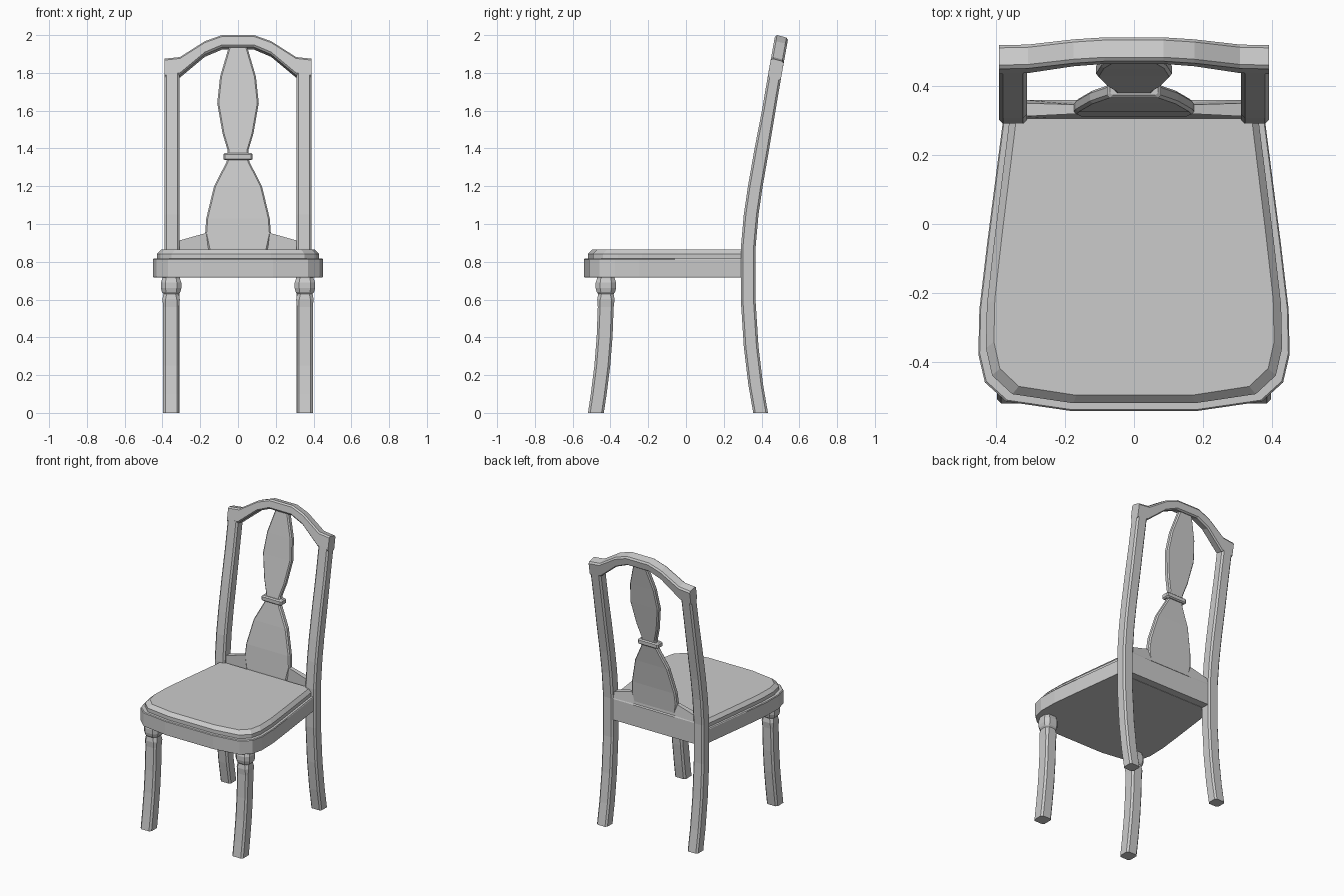
import bpy, bmesh

if "Cube" in bpy.data.objects:
    bpy.data.objects.remove(bpy.data.objects["Cube"])

# centre line of the back, as (z, y)
BACK = [(0, .395), (.15, .369), (.35, .345), (.6, .329), (.87, .329), (1.05, .345),
        (1.2, .367), (1.4, .402), (1.6, .438), (1.8, .472), (2.0, .508)]


def back_y(z):
    for (z0, y0), (z1, y1) in zip(BACK, BACK[1:]):
        if z <= z1:
            return y0 + (y1 - y0) * (z - z0) / (z1 - z0)
    return BACK[-1][1]


def octagon(a, b, c):
    """Rectangle with half sizes a, b and corners cut by c."""
    return [(a, b - c), (a - c, b), (c - a, b), (-a, b - c),
            (-a, c - b), (c - a, -b), (a - c, -b), (a, c - b)]


def loft(name, rings, mirror=False):
    """Skin a list of equal-length rings and cap both ends."""
    bm = bmesh.new()
    rows = [[bm.verts.new(p) for p in r] for r in rings]
    n = len(rows[0])
    for r, s in zip(rows, rows[1:]):
        for i in range(n):
            j = (i + 1) % n
            bm.faces.new((r[i], r[j], s[j], s[i]))
    bm.faces.new(rows[0])
    bm.faces.new(rows[-1])
    bmesh.ops.recalc_face_normals(bm, faces=bm.faces)
    me = bpy.data.meshes.new(name)
    bm.to_mesh(me)
    bm.free()
    ob = bpy.data.objects.new(name, me)
    bpy.context.collection.objects.link(ob)
    if mirror:
        ob.modifiers.new("mirror", 'MIRROR')
    return ob


def level(x, y, z, a, b, c):
    """Horizontal cut-corner section."""
    return [(x + p, y + q, z) for p, q in octagon(a, b, c)]


# rear legs running up into the back posts
loft("back_post", [level(.35, back_y(z), z, .04, .039 if z < 1.5 else .036, .011)
                   for z in (0, .15, .35, .6, .87, 1.05, 1.2, 1.4, 1.6, 1.8)], True)

# front legs with a turned knob: z, y, half width, corner cut
LEG = [(0, -.477, .042, .012), (.1, -.462, .042, .012), (.25, -.443, .042, .012),
       (.4, -.431, .042, .012), (.56, -.425, .042, .012), (.6, -.424, .046, .016),
       (.63, -.424, .041, .018), (.64, -.424, .049, .022), (.66, -.424, .054, .024),
       (.69, -.424, .054, .024), (.71, -.424, .047, .02), (.73, -.424, .044, .018)]
loft("front_leg", [level(.354, y, z, h, h, c) for z, y, h, c in LEG], True)

# arched top rail: x, bottom, top
HALF = [(.39, 1.775, 1.875), (.307, 1.788, 1.884), (.175, 1.898, 1.968), (.085, 1.936, 2.0)]
crest = []
for x, lo, hi in HALF + [(-x, lo, hi) for x, lo, hi in HALF[::-1]]:
    ring = []
    for d, h in octagon(.036, (hi - lo) / 2, .01):
        z = (lo + hi) / 2 + h - (d + .026) * .25
        ring.append((x, back_y(z) + d, z))
    crest.append(ring)
loft("crest_rail", crest)

# vase-shaped splat: z, half width
SPLAT = [(.82, .145), (.87, .157), (.95, .174), (1.03, .168), (1.2, .127), (1.33, .06),
         (1.39, .055), (1.48, .082), (1.64, .11), (1.78, .095), (1.95, .045)]
loft("splat", [level(0, back_y(z), z, w, .019, .008) for z, w in SPLAT])
loft("splat_ring", [level(0, back_y(1.357), z, w, w - .048, .008)
                    for z, w in ((1.338, .07), (1.345, .078), (1.368, .078), (1.375, .07))])

# rear rail rising toward the splat
rail = []
for x, top, t in ((-.32, .91, .024), (-.16, .955, .016), (.16, .955, .016), (.32, .91, .024)):
    rail.append([(x, .30, .72), (x, .358, .72), (x, .358, .865), (x, .335 + t, .872),
                 (x, .335 + t * .6, top), (x, .335 - t, top), (x, .335 - t, .86)])
loft("rear_rail", rail)

# seat frame and pad share one outline
SIDE = [(.378, .305), (.425, -.06), (.447, -.247), (.45, -.377), (.431, -.458),
        (.37, -.513), (.185, -.54)]
OUTLINE = SIDE + [(-x, y) for x, y in SIDE[::-1]]


def seat_ring(z, d):
    """Seat outline at height z, drawn in by d at the front and sides."""
    return [(x * (1 - d / .45), .305 + (y - .305) * (1 - d / .845), z) for x, y in OUTLINE]


loft("seat_frame", [seat_ring(.718, .002), seat_ring(.722, 0), seat_ring(.812, 0),
                    seat_ring(.817, .004)])
loft("seat_pad", [seat_ring(.81, .022), seat_ring(.842, .022), seat_ring(.865, .045)])
